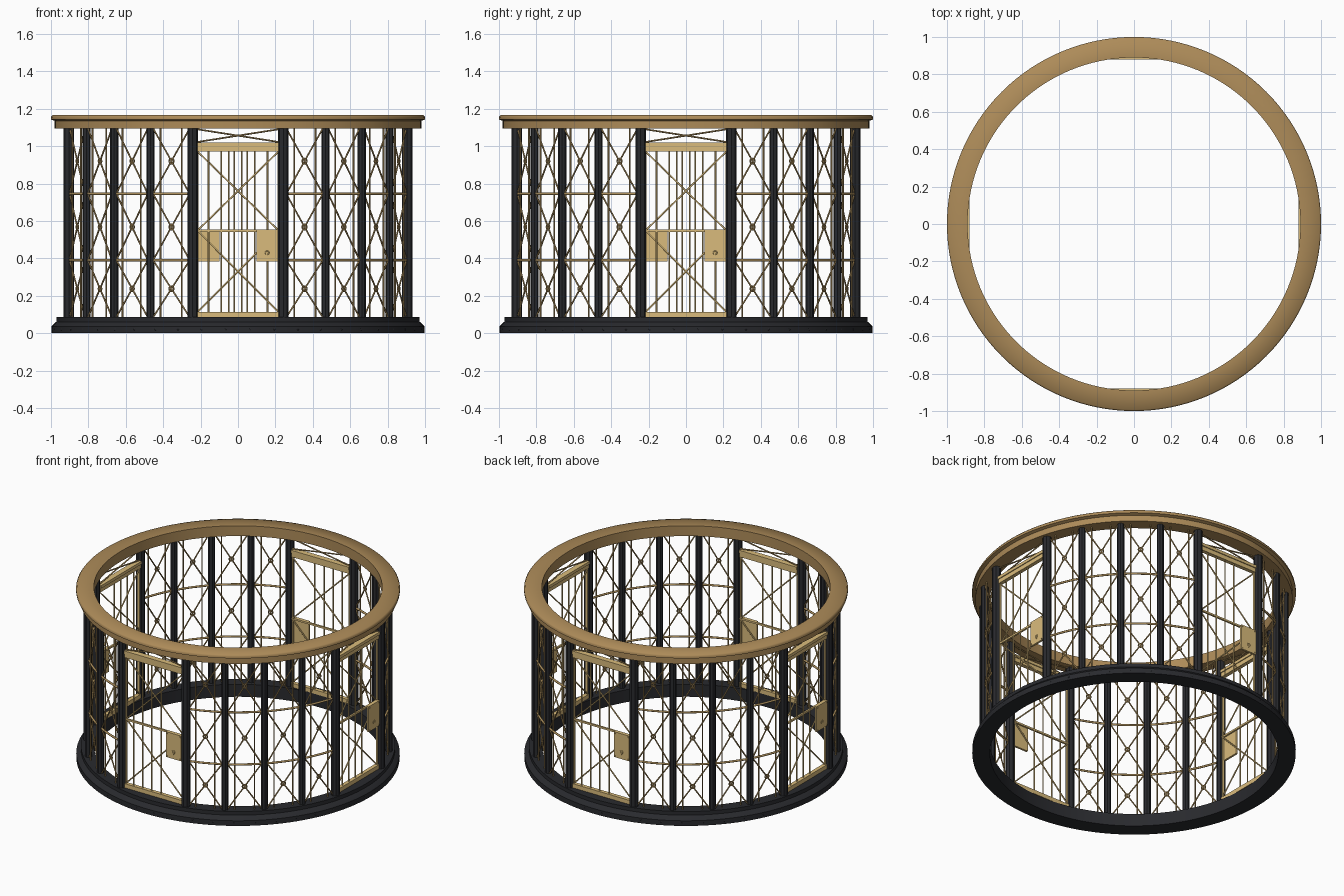
import bpy, bmesh
from math import sin, cos, pi, radians
from mathutils import Matrix, Vector

if "Cube" in bpy.data.objects:
    bpy.data.objects.remove(bpy.data.objects["Cube"])

BASE_TOP, RING_BOTTOM, RADIUS = 0.085, 1.095, 0.936


def material(name, rgb):
    mat = bpy.data.materials.new(name)
    mat.use_nodes = True
    mat.diffuse_color = (*rgb, 1)
    mat.node_tree.nodes["Principled BSDF"].inputs["Base Color"].default_value = (*rgb, 1)
    return mat


IRON = material("dark_iron", (0.022, 0.023, 0.027))
BRONZE = material("bronze", (0.42, 0.26, 0.1))
ROD = material("rod_bronze", (0.42, 0.28, 0.11))
GOLD = material("door_brass", (0.7, 0.5, 0.2))


def make(name, bm, mat, turns=1, smooth=0):
    """Store the mesh and place it the given number of times around z."""
    bmesh.ops.recalc_face_normals(bm, faces=bm.faces)
    mesh = bpy.data.meshes.new(name)
    bm.to_mesh(mesh)
    bm.free()
    mesh.materials.append(mat)
    for k in range(turns):
        obj = bpy.data.objects.new(f"{name}_{k + 1}" if turns > 1 else name, mesh)
        obj.rotation_euler.z = k * 2 * pi / turns
        bpy.context.collection.objects.link(obj)
        if smooth and k == 0:
            bpy.ops.object.select_all(action='DESELECT')
            obj.select_set(True)
            bpy.context.view_layer.objects.active = obj
            bpy.ops.object.shade_smooth_by_angle(angle=radians(smooth))


def polar(r, deg, z):
    """Point at an angle measured from the front."""
    a = radians(deg)
    return Vector((r * sin(a), -r * cos(a), z))


def rod(bm, a, b, r, sides=8):
    d = b - a
    m = Matrix.Translation((a + b) / 2) @ d.to_track_quat('Z', 'Y').to_matrix().to_4x4()
    bmesh.ops.create_cone(bm, cap_ends=True, segments=sides, radius1=r, radius2=r,
                          depth=d.length, matrix=m)


def box(bm, centre, size):
    m = Matrix.Translation(centre) @ Matrix.Diagonal((*size, 1))
    bmesh.ops.create_cube(bm, size=1, matrix=m)


def bridge(bm, loops, closed):
    """Join successive closed loops of vertices with quads."""
    n = len(loops[0])
    for i in range(len(loops) if closed else len(loops) - 1):
        p, q = loops[i], loops[(i + 1) % len(loops)]
        for j in range(n):
            k = (j + 1) % n
            bm.faces.new((p[j], q[j], q[k], p[k]))


def ring(name, profile, mat, smooth, steps=128):
    """Closed profile of (radius, z) turned around z."""
    bm = bmesh.new()
    bridge(bm, [[bm.verts.new(polar(r, 360 * i / steps, z)) for r, z in profile]
                for i in range(steps)], True)
    make(name, bm, mat, smooth=smooth)


def rail(bm, z, start, end, r, steps=24):
    """Round bar bent along the wall."""
    loops = []
    for i in range(steps + 1):
        deg = start + (end - start) * i / steps
        loops.append([bm.verts.new(polar(RADIUS + r * cos(a), deg, z + r * sin(a)))
                      for a in (j * pi / 4 for j in range(8))])
    bridge(bm, loops, False)


def eyelet(bm, centre, deg, r, tube):
    """Small round ring standing upright and facing outward."""
    side, out = polar(1, deg + 90, 0), polar(1, deg, 0)
    loops = []
    for i in range(16):
        a = i * pi / 8
        radial = side * cos(a) + Vector((0, 0, sin(a)))
        loops.append([bm.verts.new(centre + radial * (r + tube * cos(b)) + out * tube * sin(b))
                      for b in (j * pi / 3 for j in range(6))])
    bridge(bm, loops, True)


# Base and top rings
ring("base_ring", [(0.89, 0), (0.998, 0), (0.998, 0.035), (0.975, 0.058),
                   (0.97, 0.06), (0.97, BASE_TOP), (0.89, BASE_TOP)], IRON, 25)
ring("top_ring", [(0.89, RING_BOTTOM), (0.98, RING_BOTTOM), (0.98, 1.135),
                  (1.0, 1.142), (1.0, 1.155), (0.993, 1.165), (0.89, 1.165)], BRONZE, 60)

# Base rivets
bm = bmesh.new()
for i in range(48):
    bmesh.ops.create_uvsphere(bm, u_segments=8, v_segments=6, radius=0.008,
                              matrix=Matrix.Translation(polar(0.992, 7.5 * i + 3.75, 0.02)))
make("base_rivets", bm, IRON, smooth=40)

# Octagonal posts of one quarter: heavier ones flank the doors
bm = bmesh.new()
for deg in range(15, 90, 15):
    post_radius = 0.028 if deg in (15, 75) else 0.022
    rod(bm, polar(RADIUS, deg, BASE_TOP), polar(RADIUS, deg, RING_BOTTOM), post_radius)
make("posts", bm, IRON, 4)

# Lattice of one quarter: rails, uprights, crossed braces and eyelets
bm = bmesh.new()
levels = [BASE_TOP, 0.39, 0.745, RING_BOTTOM]
for z in levels[1:3]:
    rail(bm, z, 15, 75, 0.007)
for start in range(15, 75, 15):
    for f in (0.25, 0.75):
        deg = start + 15 * f
        rod(bm, polar(RADIUS, deg, BASE_TOP), polar(RADIUS, deg, RING_BOTTOM), 0.0045)
    for low, high in zip(levels, levels[1:]):
        a, b = start + 1, start + 14
        rod(bm, polar(RADIUS, a, low), polar(RADIUS, b, high), 0.0045)
        rod(bm, polar(RADIUS, a, high), polar(RADIUS, b, low), 0.0045)
        eyelet(bm, polar(RADIUS * cos(radians(6.5)), start + 7.5, (low + high) / 2),
               start + 7.5, 0.014, 0.004)
make("lattice", bm, ROD, 4, smooth=50)

# Door frame with bars and braces
HALF, Y = 0.217, -0.898
DOOR_LOW, DOOR_MID, DOOR_TOP = 0.112, 0.548, 0.972


def at(x, z, y=Y):
    return Vector((x, y, z))


bm = bmesh.new()
box(bm, at(0, 0.099), (2 * HALF, 0.026, 0.028))
box(bm, at(0, 0.986), (2 * HALF, 0.026, 0.028))
box(bm, at(0, 1.01), (2 * HALF, 0.038, 0.02))
box(bm, at(0, DOOR_MID), (2 * HALF, 0.012, 0.012))
for s in (-1, 1):
    box(bm, at(s * (HALF - 0.003), 0.54), (0.006, 0.014, 0.87))
for x in (-0.158, -0.089, -0.02, 0.05):
    rod(bm, at(x, DOOR_LOW), at(x, DOOR_TOP), 0.0045)
for low, high in ((DOOR_LOW, DOOR_MID), (DOOR_MID, DOOR_TOP)):
    for s in (-1, 1):
        rod(bm, at(-s * HALF, low, Y + 0.006), at(s * HALF, high, Y + 0.006), 0.0045)
make("door", bm, GOLD, 4, smooth=50)

# Crossed braces above the door
bm = bmesh.new()
for s in (-1, 1):
    rod(bm, at(-s * HALF, 1.022), at(s * HALF, 1.09), 0.0045)
make("transom_brace", bm, ROD, 4, smooth=50)

# Lock plate with corner studs and keyhole
bm = bmesh.new()
box(bm, at(0.156, 0.468, Y - 0.012), (0.116, 0.014, 0.172))
for x in (0.107, 0.205):
    for z in (0.392, 0.544):
        rod(bm, at(x, z, Y - 0.018), at(x, z, Y - 0.023), 0.004)
eyelet(bm, at(0.156, 0.43, Y - 0.019), 0, 0.009, 0.003)
box(bm, at(0.156, 0.418, Y - 0.019), (0.006, 0.004, 0.014))
make("lock_plate", bm, GOLD, 4, smooth=50)
